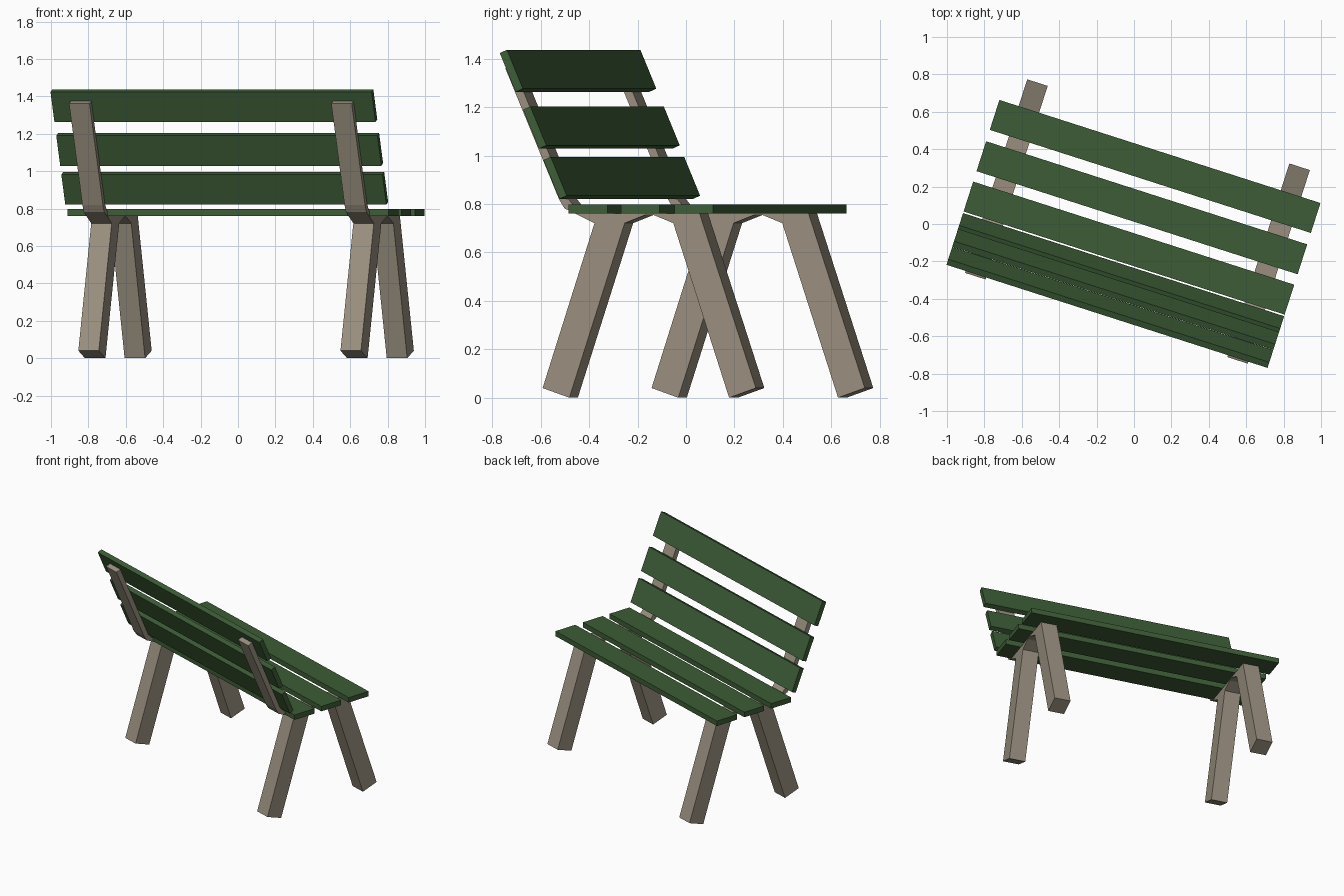
import bpy, bmesh, math
from mathutils import Matrix

if "Cube" in bpy.data.objects:
    bpy.data.objects.remove(bpy.data.objects["Cube"])

# The bench is modelled along its own axes, then turned about z
TURN = Matrix.Rotation(math.radians(-17.8), 4, 'Z') @ Matrix.Translation((0.0135, 0, 0))
HALF_LENGTH = 0.9015
FRAME_X, FRAME_W = 0.736, 0.115


def material(name, color):
    m = bpy.data.materials.new(name)
    m.diffuse_color = (*color, 1)
    m.use_nodes = True
    m.node_tree.nodes["Principled BSDF"].inputs["Base Color"].default_value = m.diffuse_color
    return m


green = material("dark green paint", (0.046, 0.107, 0.037))
wood = material("weathered grey wood", (0.32, 0.275, 0.212))


def extrude_profile(name, profile, x0, x1, mat):
    """Solid from a closed (depth, height) outline, drawn out along x."""
    bm = bmesh.new()
    face = bm.faces.new([bm.verts.new((x0, b, z)) for b, z in profile])
    out = bmesh.ops.extrude_face_region(bm, geom=[face])
    moved = [g for g in out["geom"] if isinstance(g, bmesh.types.BMVert)]
    bmesh.ops.translate(bm, verts=moved, vec=(x1 - x0, 0, 0))
    bmesh.ops.recalc_face_normals(bm, faces=bm.faces)
    bm.transform(TURN)
    me = bpy.data.meshes.new(name)
    bm.to_mesh(me)
    bm.free()
    me.materials.append(mat)
    ob = bpy.data.objects.new(name, me)
    bpy.context.collection.objects.link(ob)
    return ob


def slat(name, b, z, width, thick, angle):
    """Plank with its cross-section centred on (b, z) and tilted."""
    c, s = math.cos(angle), math.sin(angle)
    corners = [(-1, -1), (1, -1), (1, 1), (-1, 1)]
    prof = []
    for i, j in corners:
        u, v = i * width / 2, j * thick / 2
        prof.append((b + u * c - v * s, z + u * s + v * c))
    extrude_profile(name, prof, -HALF_LENGTH, HALF_LENGTH, green)


# Seat slats
for i, b in enumerate((-0.131, 0.0955, 0.3275)):
    slat(f"seat_slat_{i + 1}", b, 0.7795, 0.168, 0.037, 0)

# Backrest slats, leaning back
for i, (b, z) in enumerate(((-0.274, 0.908), (-0.3625, 1.116), (-0.464, 1.35))):
    slat(f"back_slat_{i + 1}", b, z, 0.175, 0.034, math.radians(113.3))

# Side frames: backrest rail, seat bearer and two splayed legs in one outline
frame = [
    (0.446, 0.0), (0.562, 0.04), (0.318, 0.761),             # front leg
    (-0.15, 0.761), (-0.225, 0.79), (-0.259, 0.83),          # bearer and bend
    (-0.493, 1.375), (-0.525, 1.361), (-0.292, 0.82),        # back rail
    (-0.268, 0.782), (-0.138, 0.721),                        # rear bend
    (-0.363, 0.04), (-0.247, 0.0), (-0.007, 0.721),          # rear leg
    (0.08, 0.754), (0.12, 0.754), (0.204, 0.721),            # under the seat
]
for side, x in (("left", -FRAME_X), ("right", FRAME_X)):
    extrude_profile(f"{side}_frame", frame, x - FRAME_W / 2, x + FRAME_W / 2, wood)
